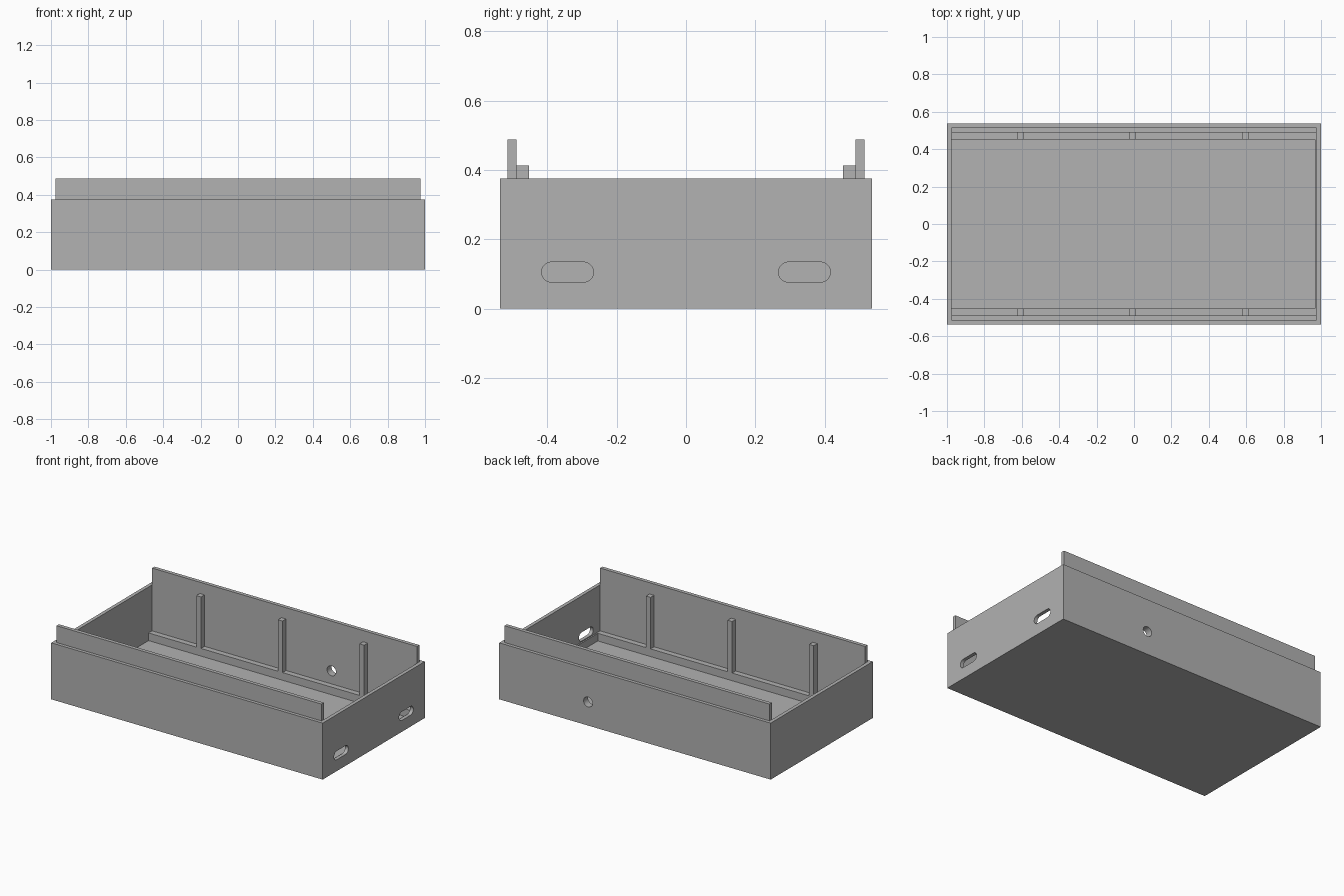
import bpy
import math

default = bpy.data.objects.get("Cube")
if default:
    bpy.data.objects.remove(default, do_unlink=True)

grey = bpy.data.materials.new("plain grey")
grey.use_nodes = True
GREY = (0.445, 0.445, 0.445, 1)
grey.diffuse_color = GREY
grey.node_tree.nodes["Principled BSDF"].inputs["Base Color"].default_value = GREY

# Main dimensions
HALF_X, HALF_Y, RIM_Z = 1.0, 0.537, 0.376
IN_X, IN_Y, FLOOR_Z = 0.976, 0.49, 0.019
LIP_Y, LIP_Z = 0.515, 0.488
LEDGE_Y, LEDGE_Z, POST_Z = 0.453, 0.07, 0.413


def box(name, x, y, z):
    """Box from (low, high) ranges on each axis."""
    bpy.ops.mesh.primitive_cube_add(size=1, location=[sum(r) / 2 for r in (x, y, z)])
    ob = bpy.context.object
    ob.name = name
    ob.scale = [r[1] - r[0] for r in (x, y, z)]
    bpy.ops.object.transform_apply(location=True, rotation=True, scale=True)
    ob.data.materials.append(grey)
    return ob


def rod(name, radius, location, rotation):
    bpy.ops.mesh.primitive_cylinder_add(vertices=32, radius=radius, depth=0.2,
                                        location=location, rotation=rotation)
    ob = bpy.context.object
    ob.name = name
    ob.data.materials.append(grey)
    return ob


def combine(target, tool, operation):
    """Apply a boolean and discard the tool."""
    tool.hide_render = True
    bpy.context.view_layer.objects.active = target
    mod = target.modifiers.new("cut", 'BOOLEAN')
    mod.operation = operation
    mod.solver = 'EXACT'
    mod.object = tool
    bpy.ops.object.modifier_apply(modifier=mod.name)
    bpy.data.objects.remove(tool, do_unlink=True)


# Open tray with raised lips along both long walls
tray = box("tray", (-HALF_X, HALF_X), (-HALF_Y, HALF_Y), (0, RIM_Z))
lips = box("lip_block", (-IN_X, IN_X), (-LIP_Y, LIP_Y), (RIM_Z / 2, LIP_Z))
combine(tray, lips, 'UNION')
cavity = box("cavity", (-IN_X, IN_X), (-IN_Y, IN_Y), (FLOOR_Z, 1))
combine(tray, cavity, 'DIFFERENCE')

# Two rounded slots through the end wall
SLOT_Z, SLOT_R = 0.105, 0.029
for side in (-1, 1):
    mid = side * 0.342
    half = 0.075 - SLOT_R
    slot = box("slot_cutter", (0.9, 1.1), (mid - half, mid + half),
               (SLOT_Z - SLOT_R, SLOT_Z + SLOT_R))
    for end in (-half, half):
        combine(slot, rod("slot_end", SLOT_R, (1, mid + end, SLOT_Z),
                          (0, math.pi / 2, 0)), 'UNION')
    combine(tray, slot, 'DIFFERENCE')

# Round cable hole through the back wall
combine(tray, rod("hole_cutter", 0.033, (0.346, HALF_Y, 0.157),
                  (math.pi / 2, 0, 0)), 'DIFFERENCE')

# Ledges and support posts along the long walls
for side, label in ((-1, "front"), (1, "back")):
    y = sorted((side * LEDGE_Y, side * IN_Y))
    box(label + "_ledge", (-IN_X, IN_X), y, (FLOOR_Z, LEDGE_Z))
    for i in (-1, 0, 1):
        x = -0.006 + i * 0.601
        box(f"{label}_post_{i + 2}", (x - 0.017, x + 0.017), y, (LEDGE_Z, POST_Z))

# Narrow ledge at the slotted end
box("end_ledge", (0.967, IN_X), (-LEDGE_Y, LEDGE_Y), (FLOOR_Z, LEDGE_Z))
